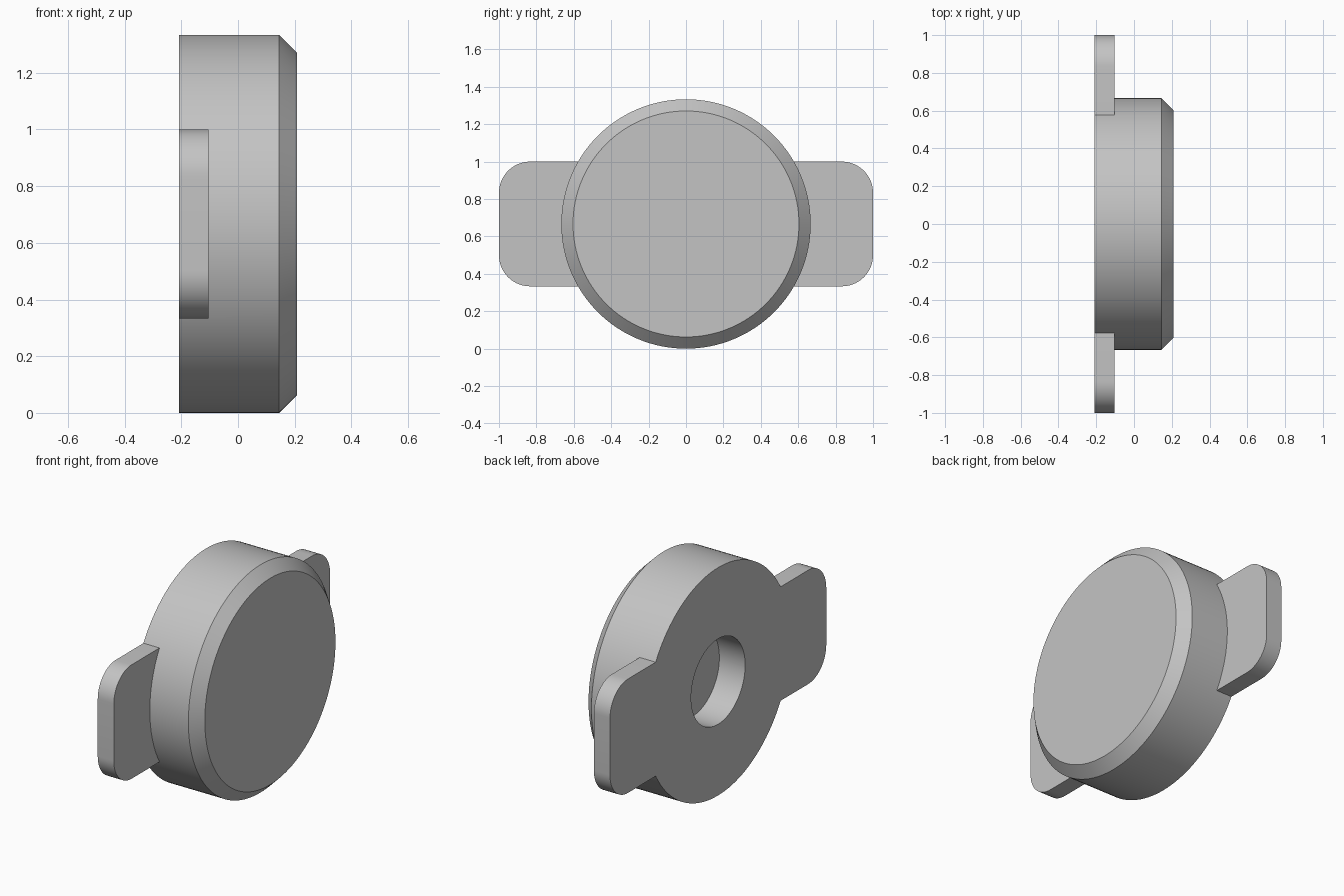
import bpy, bmesh, math
from mathutils import Matrix, Vector

if "Cube" in bpy.data.objects:
    bpy.data.objects.remove(bpy.data.objects["Cube"], do_unlink=True)

RADIUS = 2 / 3      # round body
HALF = 0.208        # half the body thickness
BEVEL = 0.0625
PLATE = 0.104       # wing plate thickness
BORE, DEPTH = 0.25, 0.167
CENTRE = Vector((0, 0, RADIUS))

grey = bpy.data.materials.new("plain grey")
grey.use_nodes = True
colour = (0.55, 0.55, 0.55, 1)
grey.diffuse_color = colour
grey.node_tree.nodes["Principled BSDF"].inputs["Base Color"].default_value = colour


def make_object(name, bm):
    bmesh.ops.recalc_face_normals(bm, faces=bm.faces)
    mesh = bpy.data.meshes.new(name)
    bm.to_mesh(mesh)
    bm.free()
    mesh.materials.append(grey)
    obj = bpy.data.objects.new(name, mesh)
    bpy.context.collection.objects.link(obj)
    return obj


def disc(name, radius, x0, x1, segments):
    """Cylinder along x."""
    bm = bmesh.new()
    place = (Matrix.Translation(CENTRE + Vector(((x0 + x1) / 2, 0, 0)))
             @ Matrix.Rotation(math.pi / 2, 4, 'Y'))
    bmesh.ops.create_cone(bm, cap_ends=True, segments=segments, radius1=radius,
                          radius2=radius, depth=x1 - x0, matrix=place)
    return bm, name


# Round body with a chamfered outer rim
bm, name = disc("knob_body", RADIUS, -HALF, HALF, 128)
rim = [e for e in bm.edges if all(v.co.x > HALF - 0.001 for v in e.verts)]
bmesh.ops.bevel(bm, geom=rim, offset=BEVEL, segments=1, affect='EDGES')
body = make_object(name, bm)

# Wing plate with rounded corners, flush with the rear face
bm = bmesh.new()
place = Matrix.Translation(CENTRE + Vector((-HALF + PLATE / 2, 0, 0)))
bmesh.ops.create_cube(bm, size=1, matrix=place @ Matrix.Diagonal((PLATE, 2, RADIUS, 1)))
corners = [e for e in bm.edges if abs(e.verts[0].co.x - e.verts[1].co.x) > 0.05]
bmesh.ops.bevel(bm, geom=corners, offset=RADIUS / 4, segments=16, profile=0.5, affect='EDGES')
wings = make_object("wing_plate", bm)

# Blind bore in the rear face
bm, name = disc("bore_cutter", BORE, -HALF - 0.1, -HALF + DEPTH, 96)
cutter = make_object(name, bm)

# Join the wings, then cut the bore
for helper, operation in ((wings, 'UNION'), (cutter, 'DIFFERENCE')):
    helper.hide_render = True
    mod = body.modifiers.new(helper.name, 'BOOLEAN')
    mod.operation = operation
    mod.solver = 'EXACT'
    mod.object = helper

bpy.context.view_layer.update()
depsgraph = bpy.context.evaluated_depsgraph_get()
result = bpy.data.meshes.new_from_object(body.evaluated_get(depsgraph))
body.modifiers.clear()
body.data = result
for helper in (wings, cutter):
    bpy.data.objects.remove(helper, do_unlink=True)

# Smooth round walls, sharp rims
bpy.ops.object.select_all(action='DESELECT')
body.select_set(True)
bpy.context.view_layer.objects.active = body
bpy.ops.object.shade_smooth_by_angle(angle=math.radians(30))
